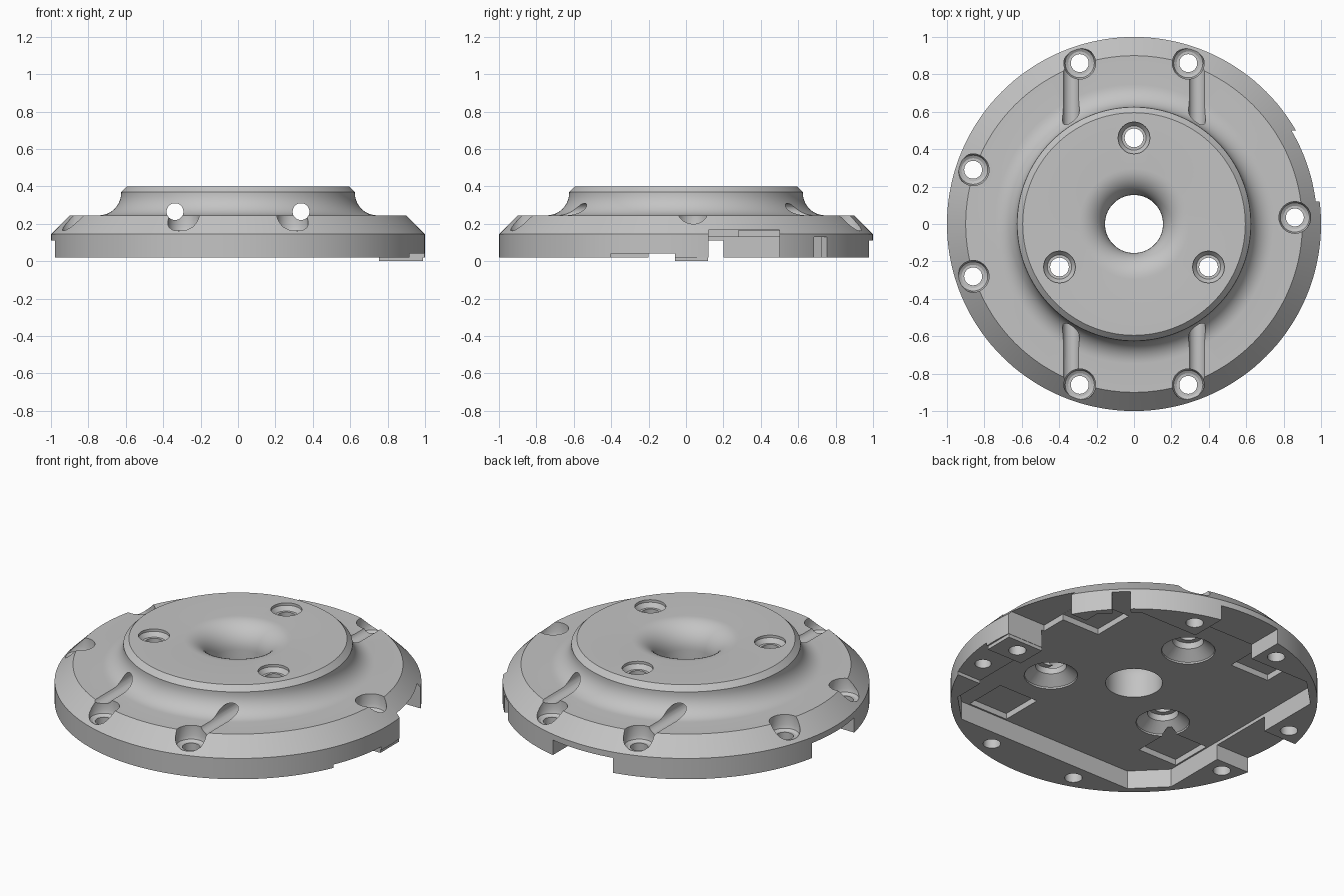
import bpy, bmesh, math
from mathutils import Matrix, Vector

cube = bpy.data.objects.get("Cube")
if cube:
    bpy.data.objects.remove(cube, do_unlink=True)

grey = bpy.data.materials.new("plain grey")
grey.use_nodes = True
colour = (0.55, 0.55, 0.55, 1)
grey.diffuse_color = colour
grey.node_tree.nodes["Principled BSDF"].inputs["Base Color"].default_value = colour


def make(name, bm, matrix=Matrix()):
    bmesh.ops.recalc_face_normals(bm, faces=bm.faces)
    mesh = bpy.data.meshes.new(name)
    bm.to_mesh(mesh)
    bm.free()
    mesh.materials.append(grey)
    mesh.transform(matrix)
    obj = bpy.data.objects.new(name, mesh)
    bpy.context.collection.objects.link(obj)
    return obj


def lathe(name, profile, steps, matrix=Matrix()):
    """Revolve a closed (radius, height) outline around z."""
    bm = bmesh.new()
    verts = [bm.verts.new((r, 0, z)) for r, z in profile]
    edges = [bm.edges.new((a, b)) for a, b in zip(verts, verts[1:] + verts[:1])
             if a.co.x > 0 or b.co.x > 0]
    bmesh.ops.spin(bm, geom=verts + edges, axis=(0, 0, 1), cent=(0, 0, 0),
                   angle=math.tau, steps=steps, use_merge=True)
    bmesh.ops.remove_doubles(bm, verts=bm.verts, dist=1e-5)
    return make(name, bm, matrix)


def prism(name, outline, z0, z1, matrix=Matrix()):
    bm = bmesh.new()
    base = bm.faces.new([bm.verts.new((x, y, z0)) for x, y in outline])
    top = bmesh.ops.extrude_face_region(bm, geom=[base])["geom"]
    bmesh.ops.translate(bm, vec=(0, 0, z1 - z0),
                        verts=[v for v in top if isinstance(v, bmesh.types.BMVert)])
    return make(name, bm, matrix)


def box(name, x0, x1, y0, y1, z0, z1, matrix=Matrix()):
    return prism(name, [(x0, y0), (x1, y0), (x1, y1), (x0, y1)], z0, z1, matrix)


def arc(cx, cz, r, a0, a1, n=10):
    return [(cx + r * math.cos(math.radians(a0 + (a1 - a0) * i / n)),
             cz + r * math.sin(math.radians(a0 + (a1 - a0) * i / n)))
            for i in range(n + 1)]


def apply(tool, operation="DIFFERENCE"):
    tool.hide_render = True
    mod = body.modifiers.new("cut", "BOOLEAN")
    mod.operation, mod.solver, mod.object = operation, "EXACT", tool
    bpy.context.view_layer.objects.active = body
    bpy.ops.object.modifier_apply(modifier=mod.name)
    bpy.data.objects.remove(tool, do_unlink=True)


# Turned body: rim, sloped shoulder, cove, raised hub and flared bore
outline = [(0.155, 0.02), (1, 0.02), (1, 0.145), (0.9, 0.245)]
outline += arc(0.745, 0.365, 0.12, 270, 180)
outline += [(0.625, 0.37), (0.595, 0.4)]
outline += arc(0.295, 0.26, 0.14, 90, 180)
body = lathe("flange_body", outline, 144)

# Square underside recess with clipped corners
h, c = 0.76, 0.59
corners = [(h, -c), (h, c), (c, h), (-c, h), (-h, c), (-h, -c), (-c, -h), (c, -h)]
apply(prism("recess", corners, -0.1, 0.13))

# Pockets in the recess, one per side
for i in range(4):
    turn = Matrix.Rotation(math.pi / 2 * i, 4, "Z")
    apply(box("pocket", 0.49, 0.75, 0.28, 0.54, 0, 0.165, turn))

# Openings through the rim
apply(box("back_opening", -0.2, 0.2, 0.7, 1.1, -0.1, 0.11))
apply(box("right_opening", -1.1, -0.7, -0.2, 0.2, -0.1, 0.11))
apply(box("left_opening", 0.74, 1.1, 0.12, 0.5, -0.1, 0.166))
apply(box("shallow_step", 0.7, 1.1, -0.4, -0.06, -0.1, 0.04))
apply(box("corner_slot", 0.8, 1.1, -0.05, 0.05, -0.1, 0.129,
          Matrix.Rotation(math.radians(46), 4, "Z")))

# Locating tab under the left side
apply(prism("tab", [(0.755, -0.06), (0.99, -0.06), (0.99, 0.118), (0.755, 0.118)],
            0, 0.1), "UNION")

# Rim bolt holes with rounded counterbores
bolt = [(0, -0.1), (0.048, -0.1), (0.048, 0.155), (0.062, 0.155),
        (0.078, 0.165), (0.085, 0.185), (0.085, 0.5), (0, 0.5)]
spots = [(sx * 0.29, sy * 0.86) for sx in (-1, 1) for sy in (-1, 1)]
spots += [(-0.86, 0.29), (-0.86, -0.28), (0.86, 0.035)]
for x, y in spots:
    apply(lathe("bolt_hole", bolt, 32, Matrix.Translation((x, y, 0))))

# Blind hole under the shallow step
blind = [(0, -0.1), (0.045, -0.1), (0.045, 0.12), (0, 0.12)]
apply(lathe("blind_hole", blind, 32, Matrix.Translation((0.865, -0.25, 0))))

# Three hub screw holes, countersunk from both sides
screw = [(0, 0.1), (0.15, 0.1), (0.145, 0.14), (0.085, 0.19), (0.08, 0.225),
         (0.05, 0.225), (0.05, 0.36), (0.065, 0.36), (0.085, 0.385),
         (0.085, 0.5), (0, 0.5)]
for angle in (90, 210, 330):
    a = math.radians(angle)
    place = Matrix.Translation((0.46 * math.cos(a), 0.46 * math.sin(a), 0))
    apply(lathe("screw_hole", screw, 32, place))

# Two round channels drilled front to back
rod = [(0, -1.2), (0.045, -1.2), (0.045, 1.2), (0, 1.2)]
for side in (-1, 1):
    place = Matrix.Translation((side * 0.337, 0, 0.265)) @ Matrix.Rotation(math.pi / 2, 4, "X")
    apply(lathe("channel", rod, 32, place))

bpy.ops.object.select_all(action="DESELECT")
body.select_set(True)
bpy.context.view_layer.objects.active = body
bpy.ops.object.shade_smooth_by_angle(angle=math.radians(30))
